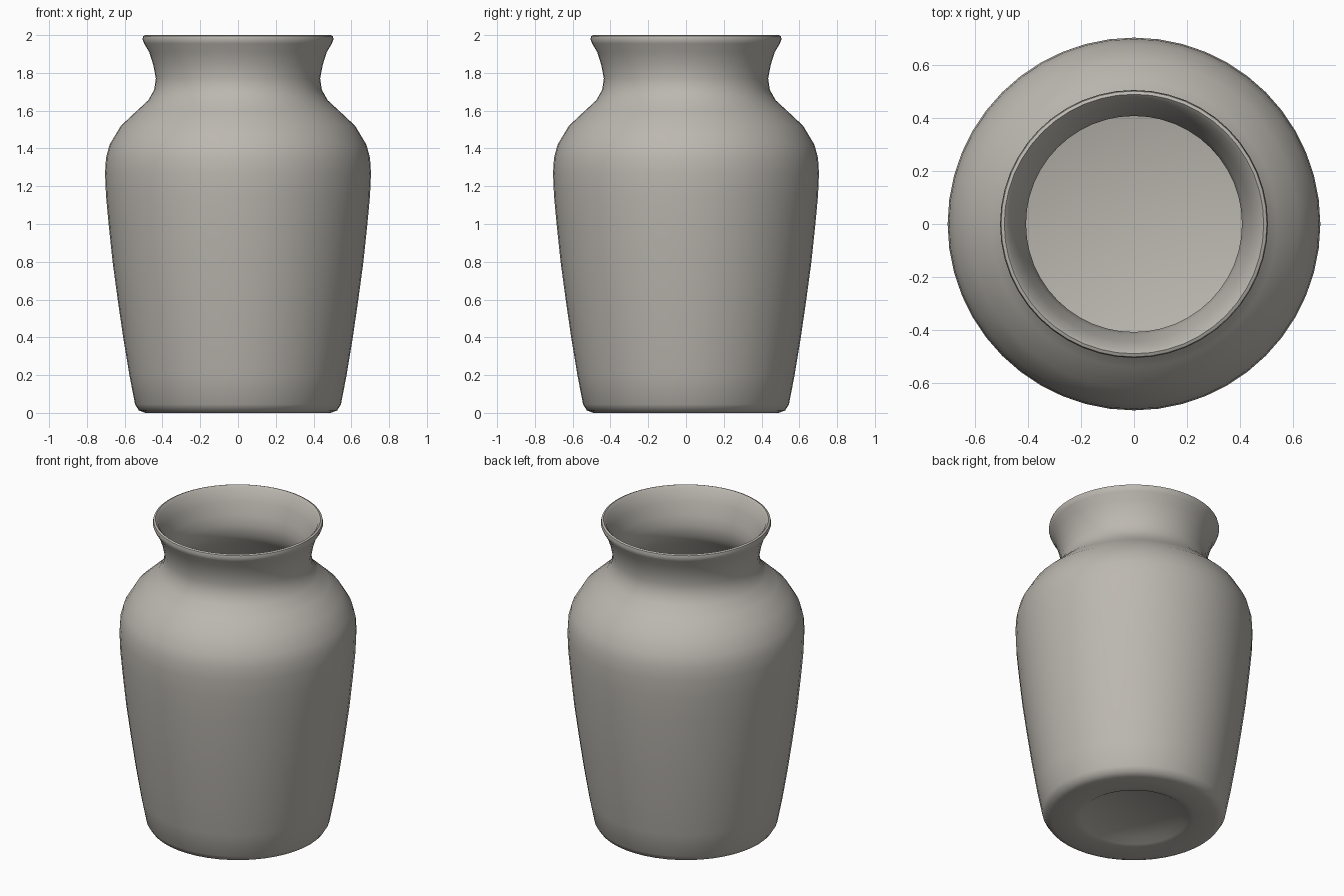
import bpy, bmesh, math

cube = bpy.data.objects.get("Cube")
if cube:
    bpy.data.objects.remove(cube, do_unlink=True)

SEGMENTS = 48

# Plain warm grey clay
clay = bpy.data.materials.new("warm_grey_clay")
clay.use_nodes = True
colour = (0.50, 0.475, 0.435, 1)
clay.diffuse_color = colour
clay.node_tree.nodes["Principled BSDF"].inputs["Base Color"].default_value = colour

# Closed wall profile (radius, height): recessed foot, outside, lip, inside, floor
foot = [(0, 0.03), (0.28, 0.03), (0.32, 0.005), (0.36, 0)]
outside = [(0.49, 0), (0.525, 0.013), (0.545, 0.045), (0.575, 0.2), (0.608, 0.4),
           (0.637, 0.6), (0.664, 0.8), (0.685, 1.0), (0.699, 1.15), (0.704, 1.27),
           (0.699, 1.35), (0.68, 1.42), (0.62, 1.52), (0.54, 1.595),
           (0.475, 1.655), (0.444, 1.71), (0.435, 1.77), (0.448, 1.84),
           (0.47, 1.91), (0.497, 1.955)]
lip = [(0.506, 1.978), (0.502, 1.995), (0.49, 2.0), (0.475, 1.985)]
inside = [(0.445, 1.91), (0.42, 1.83), (0.408, 1.77), (0.415, 1.7), (0.45, 1.635),
          (0.59, 1.5), (0.65, 1.4), (0.67, 1.27), (0.653, 1.0), (0.605, 0.6),
          (0.545, 0.2), (0.51, 0.08)]
floor = [(0.46, 0.055), (0, 0.055)]

# Vase body, turned around the vertical axis
bm = bmesh.new()
verts = [bm.verts.new((r, 0, z)) for r, z in foot + outside + lip + inside + floor]
edges = [bm.edges.new(pair) for pair in zip(verts, verts[1:])]
bmesh.ops.spin(bm, geom=verts + edges, cent=(0, 0, 0), axis=(0, 0, 1),
               angle=math.tau, steps=SEGMENTS, use_merge=False)
bmesh.ops.remove_doubles(bm, verts=bm.verts[:], dist=0.0005)
bmesh.ops.recalc_face_normals(bm, faces=bm.faces[:])

mesh = bpy.data.meshes.new("vase")
bm.to_mesh(mesh)
bm.free()
mesh.materials.append(clay)
vase = bpy.data.objects.new("vase", mesh)
bpy.context.collection.objects.link(vase)

# Soft shading
bpy.ops.object.select_all(action="DESELECT")
vase.select_set(True)
bpy.context.view_layer.objects.active = vase
bpy.ops.object.shade_smooth_by_angle(angle=math.radians(50))
